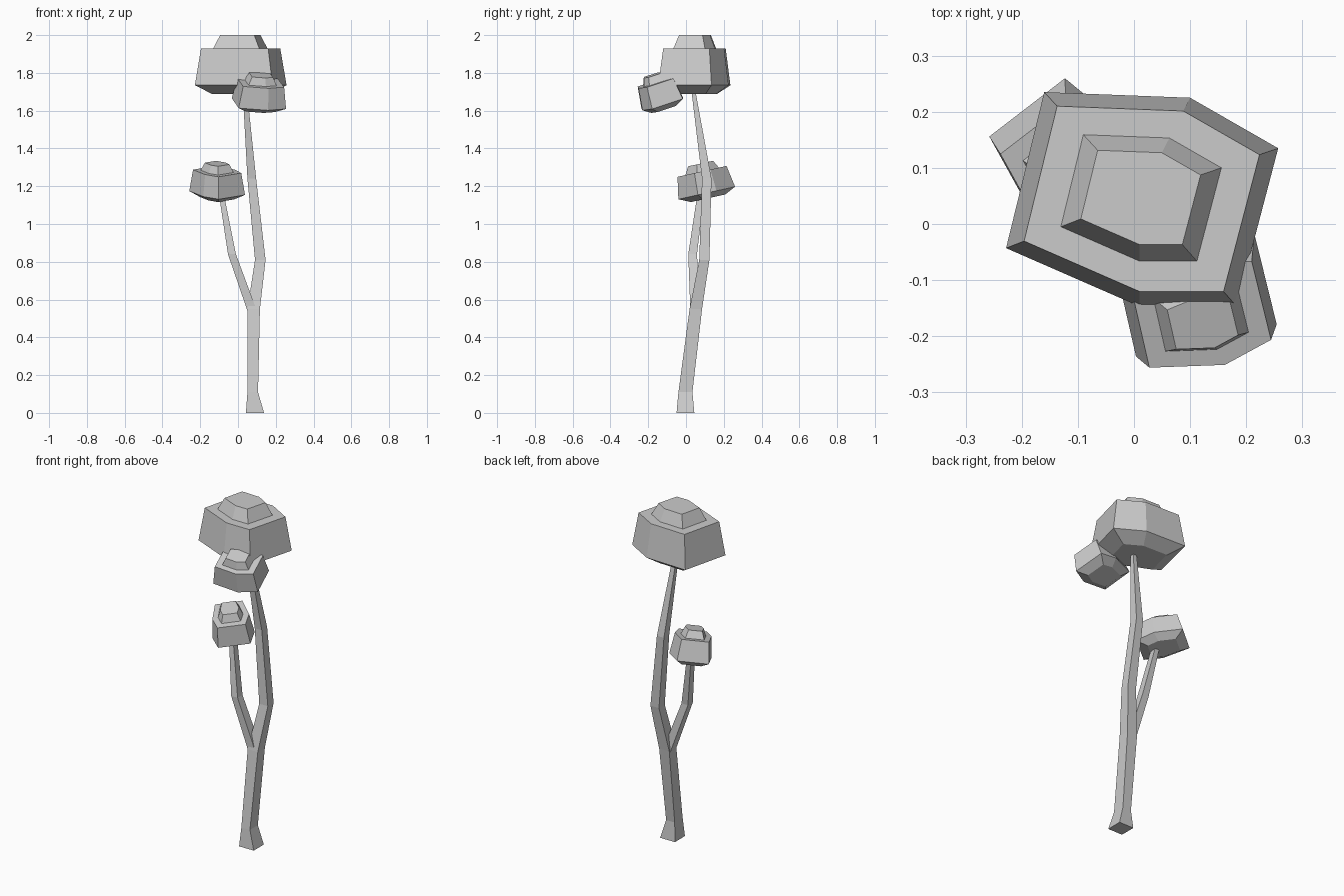
import bpy
import bmesh
from math import radians
from mathutils import Matrix, Vector

cube = bpy.data.objects.get("Cube")
if cube:
    bpy.data.objects.remove(cube, do_unlink=True)

grey = bpy.data.materials.new("plain grey")
grey.use_nodes = True
grey.diffuse_color = (0.6, 0.6, 0.6, 1)
grey.node_tree.nodes["Principled BSDF"].inputs["Base Color"].default_value = (0.6, 0.6, 0.6, 1)


def loft(name, rings):
    """Skin a list of equal point rings, closed at both ends."""
    bm = bmesh.new()
    loops = [[bm.verts.new(p) for p in ring] for ring in rings]
    n = len(loops[0])
    for low, high in zip(loops, loops[1:]):
        for i in range(n):
            j = (i + 1) % n
            bm.faces.new((low[i], low[j], high[j], high[i]))
    bm.faces.new(loops[0][::-1])
    bm.faces.new(loops[-1])
    bmesh.ops.recalc_face_normals(bm, faces=bm.faces)
    mesh = bpy.data.meshes.new(name)
    bm.to_mesh(mesh)
    bm.free()
    mesh.materials.append(grey)
    obj = bpy.data.objects.new(name, mesh)
    bpy.context.collection.objects.link(obj)
    return obj


def limb(name, path):
    """Square-section limb; each stop is x, y, z, half width, half depth."""
    corners = ((-1, -1), (1, -1), (1, 1), (-1, 1))
    loft(name, [[(x + a * w, y + b * d, z) for a, b in corners]
                for x, y, z, w, d in path])


# Uneven six-sided outline and stepped profile (scale, height) of the foliage
OUTLINE = [(-.238, -.093), (0, -.197), (.173, -.197),
           (.247, .085), (.09, .175), (-.17, .185)]
PROFILE = [(.61, -.048), (1, 0), (.865, .195), (.59, .195), (.44, .265)]


def foliage(name, centre, size=1, tilt=0, lean=0, turn=0, flip=1):
    place = (Matrix.Translation(centre)
             @ Matrix.Rotation(radians(lean), 4, 'Y')
             @ Matrix.Rotation(radians(tilt), 4, 'X')
             @ Matrix.Rotation(radians(turn), 4, 'Z')
             @ Matrix.Diagonal((size, size * flip, size, 1)))
    loft(name, [[place @ Vector((x * s, y * s, z)) for x, y in OUTLINE]
                for s, z in PROFILE])


# Trunk and side branch
limb("trunk", [(.09, -.003, 0, .048, .047),
               (.078, -.003, .11, .028, .037),
               (.083, .052, .55, .033, .033),
               (.118, .097, .81, .028, .027),
               (.073, .11, 1.24, .023, .025),
               (.035, .037, 1.72, .011, .01)])
limb("side_branch", [(.075, .05, .54, .025, .027),
                     (-.032, .035, .84, .021, .023),
                     (-.09, .08, 1.17, .013, .018)])

# Foliage clumps
foliage("crown", (.01, .05, 1.735))
foliage("front_clump", (.108, -.13, 1.637), size=.6, tilt=17, lean=5, flip=-1)
foliage("side_clump", (-.111, .113, 1.165), size=.6, tilt=12.5, turn=-38)
